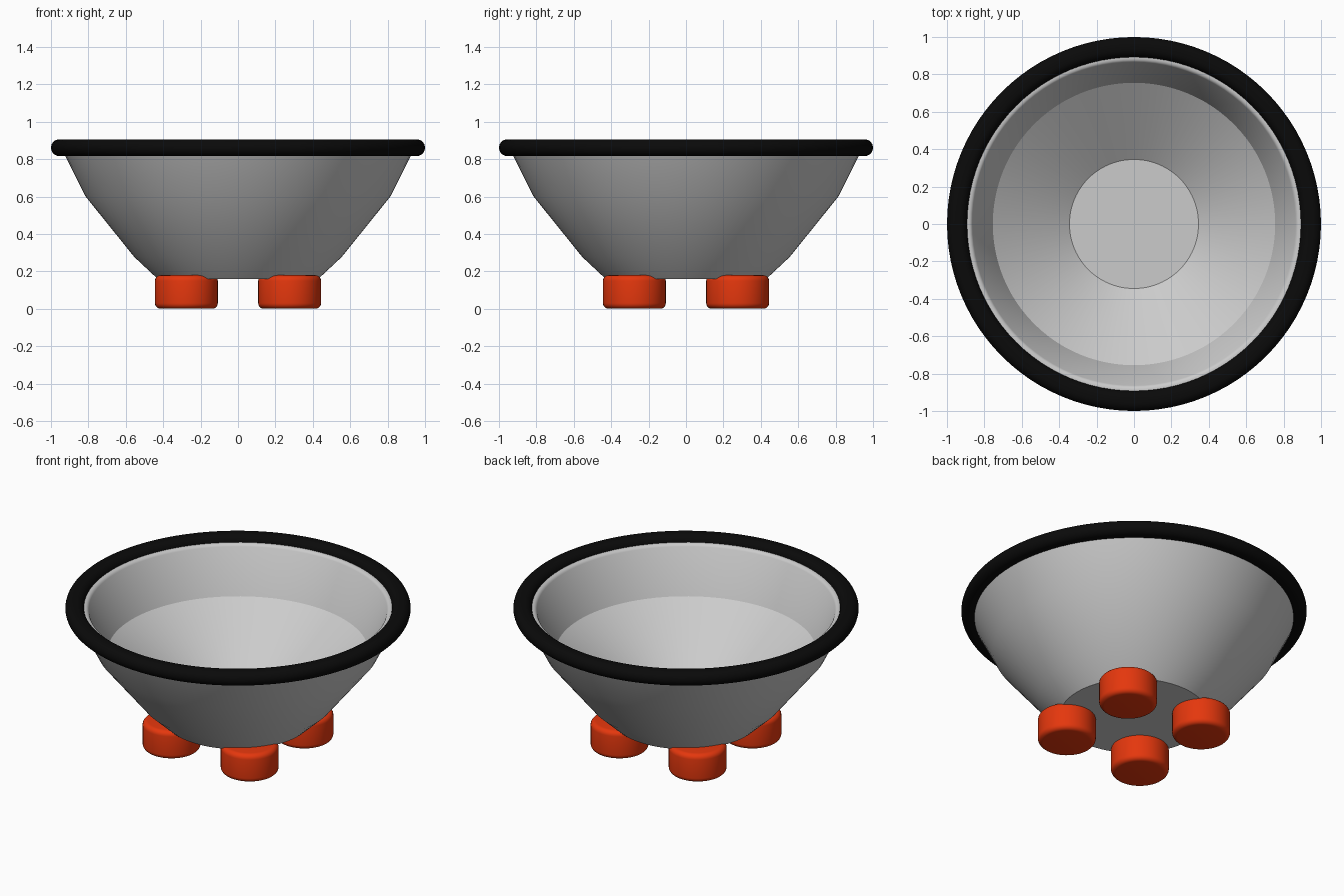
import bpy
import bmesh
import math

cube = bpy.data.objects.get("Cube")
if cube:
    bpy.data.objects.remove(cube, do_unlink=True)


def make_material(name, rgb, roughness):
    mat = bpy.data.materials.new(name)
    mat.use_nodes = True
    mat.diffuse_color = (*rgb, 1.0)
    bsdf = mat.node_tree.nodes["Principled BSDF"]
    bsdf.inputs["Base Color"].default_value = (*rgb, 1.0)
    bsdf.inputs["Roughness"].default_value = roughness
    return mat


def lathe(name, profile, mat, smooth_angle, closed=False, steps=96):
    """Spin an (r, z) profile around the z axis."""
    bm = bmesh.new()
    verts = [bm.verts.new((r, 0, z)) for r, z in profile]
    edges = [bm.edges.new(pair) for pair in zip(verts, verts[1:])]
    if closed:
        edges.append(bm.edges.new((verts[-1], verts[0])))
    bmesh.ops.spin(bm, geom=verts + edges, cent=(0, 0, 0), axis=(0, 0, 1),
                   angle=math.tau, steps=steps)
    bmesh.ops.remove_doubles(bm, verts=bm.verts, dist=0.0001)
    bmesh.ops.recalc_face_normals(bm, faces=bm.faces)
    mesh = bpy.data.meshes.new(name)
    bm.to_mesh(mesh)
    bm.free()
    mesh.materials.append(mat)
    obj = bpy.data.objects.new(name, mesh)
    bpy.context.collection.objects.link(obj)
    bpy.ops.object.select_all(action="DESELECT")
    bpy.context.view_layer.objects.active = obj
    obj.select_set(True)
    bpy.ops.object.shade_smooth_by_angle(angle=math.radians(smooth_angle))
    return obj


grey = make_material("Light grey", (0.60, 0.60, 0.60), 0.4)
black = make_material("Black rubber", (0.003, 0.003, 0.003), 0.6)
orange = make_material("Orange rubber", (0.78, 0.038, 0.004), 0.6)

# Bowl: outer wall up to the rounded lip, then down the inside to the floor
lathe("bowl", [(0, 0.16), (0.43, 0.16), (0.555, 0.277), (0.815, 0.60),
               (0.93, 0.83), (0.93, 0.866), (0.885, 0.866), (0.876, 0.864),
               (0.869, 0.859), (0.864, 0.852), (0.755, 0.585),
               (0.345, 0.29), (0, 0.29)], grey, 24)

# Rim: rounded band, slightly wider than tall
ring = []
for i in range(24):
    a = math.tau * (i + 0.5) / 24
    flat = math.copysign(0.009, math.cos(a))
    ring.append((0.946 + flat + 0.045 * math.cos(a),
                 0.861 + 0.045 * math.sin(a)))
lathe("rim", ring, black, 40, closed=True)

# Feet: four short pads with rounded edges
radius, height, bevel = 0.168, 0.179, 0.03
corner = [(bevel * math.sin(t), bevel * (1 - math.cos(t)))
          for t in (math.pi / 2 * k / 5 for k in range(6))]
lower = [(radius - bevel + dr, dz) for dr, dz in corner]
upper = [(r, height - z) for r, z in reversed(lower)]
pad = [(0, 0)] + lower + upper + [(0, height)]
for side, sx in (("left", 1), ("right", -1)):
    for end, sy in (("front", -1), ("back", 1)):
        foot = lathe(f"{end}_{side}_foot", pad, orange, 40, steps=48)
        foot.location = (sx * 0.276, sy * 0.276, 0)
